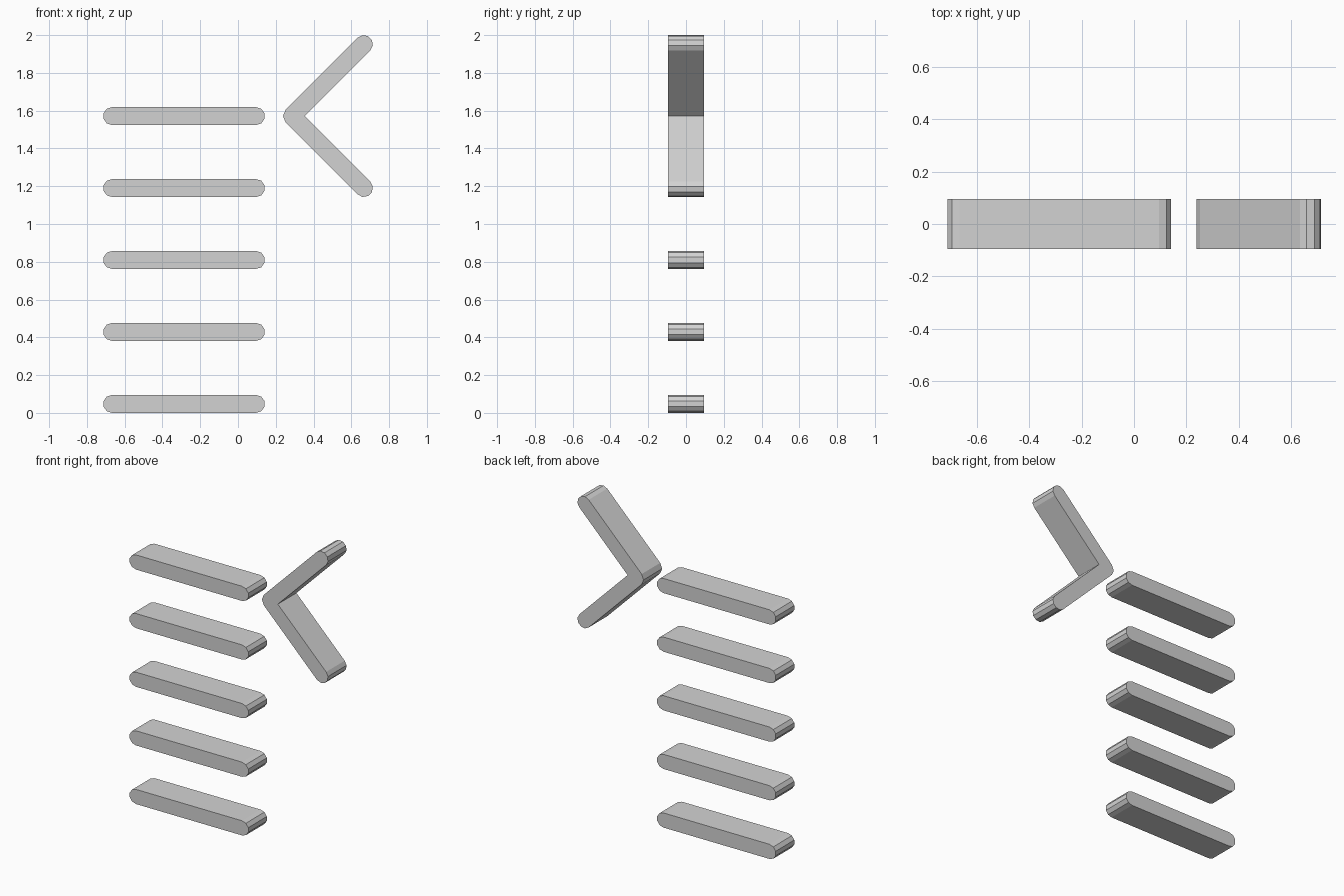
import bpy, bmesh
from math import pi, cos, sin, tan, atan2
from mathutils import Vector

cube = bpy.data.objects.get("Cube")
if cube:
    bpy.data.objects.remove(cube, do_unlink=True)

U = 2 / 21          # design unit: one stroke width
R = U / 2           # stroke radius
ARC_STEP = pi / 5   # facet angle of the rounded ends

grey = bpy.data.materials.new("light_grey")
grey.use_nodes = True
colour = (0.65, 0.65, 0.65, 1)
grey.diffuse_color = colour
grey.node_tree.nodes["Principled BSDF"].inputs["Base Color"].default_value = colour


def stroke_outline(path):
    """Outline of an open path with round ends and round outer corners."""
    loop = path + path[-2:0:-1]   # walk there and back again
    n = len(loop)
    outline = []
    for i, p in enumerate(loop):
        d1 = p - loop[i - 1]
        d2 = loop[(i + 1) % n] - p
        a1 = atan2(d1.y, d1.x)
        turn = (atan2(d2.y, d2.x) - a1) % (2 * pi)
        if turn > pi + 0.001:     # inner corner: single mitred point
            turn -= 2 * pi
            mid = a1 - pi / 2 + turn / 2
            outline.append(p + Vector((cos(mid), sin(mid))) * R / cos(turn / 2))
            continue
        steps = max(1, round(turn / ARC_STEP))
        for k in range(steps + 1):
            a = a1 - pi / 2 + turn * k / steps
            outline.append(p + Vector((cos(a), sin(a))) * R)
    return outline


def add_stroke(name, points):
    """Extrude a stroke, given in design units on the x-z plane, along y."""
    outline = stroke_outline([Vector(p) * U for p in points])
    bm = bmesh.new()
    front = bm.faces.new([bm.verts.new((p.x, -U, p.y)) for p in outline])
    back = bmesh.ops.extrude_face_region(bm, geom=[front], use_keep_orig=True)
    verts = [v for v in back["geom"] if isinstance(v, bmesh.types.BMVert)]
    bmesh.ops.translate(bm, verts=verts, vec=(0, 2 * U, 0))
    bmesh.ops.recalc_face_normals(bm, faces=bm.faces)
    mesh = bpy.data.meshes.new(name)
    bm.to_mesh(mesh)
    bm.free()
    mesh.materials.append(grey)
    obj = bpy.data.objects.new(name, mesh)
    bpy.context.collection.objects.link(obj)


# Stack of five horizontal bars
for i in range(5):
    z = 0.5 + 4 * i
    add_stroke(f"bar_{i + 1}", [(-7, z), (1, z)])

# Chevron pointing at the top bar
add_stroke("chevron", [(7, 20.5), (3, 16.5), (7, 12.5)])
